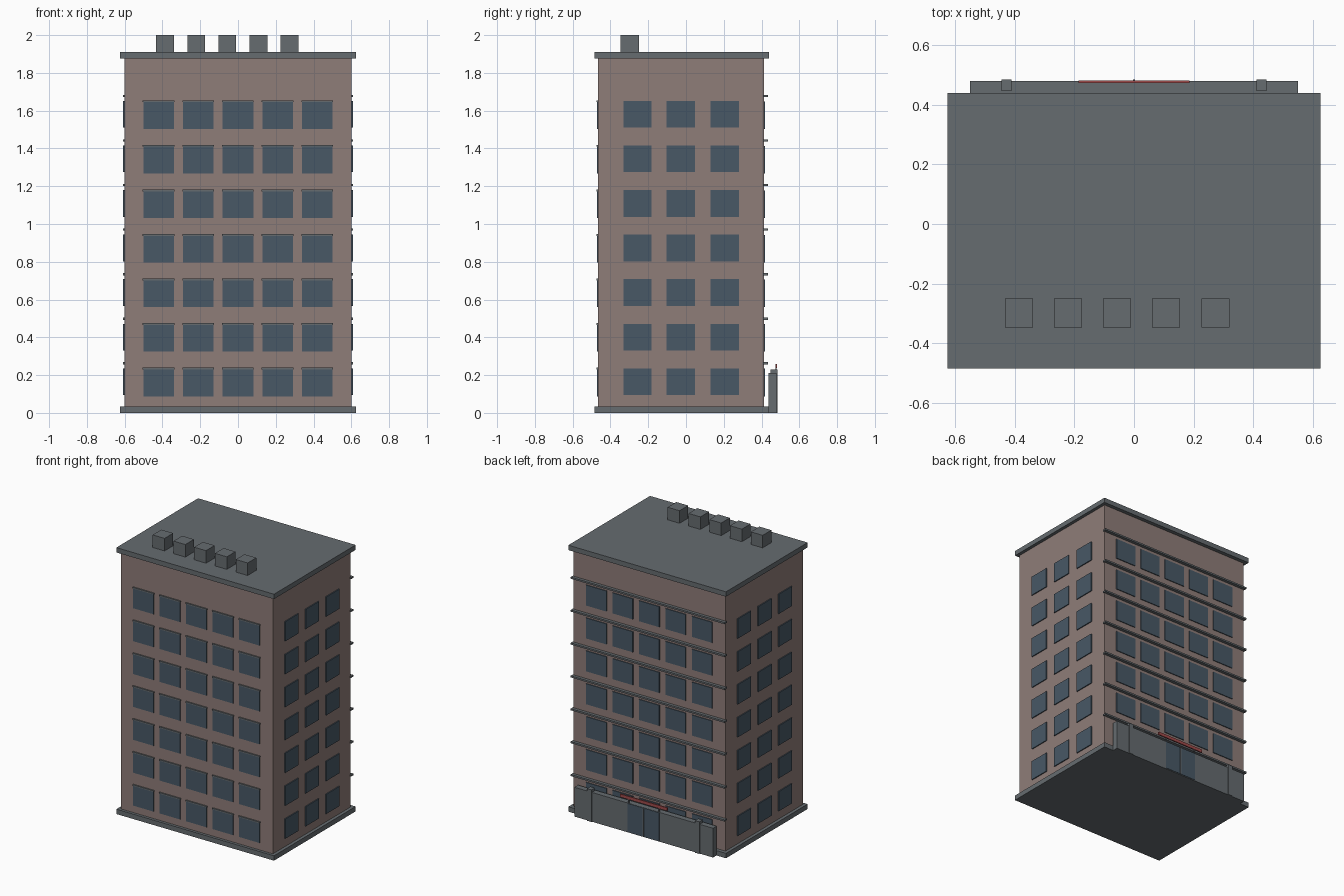
import bpy, bmesh

if "Cube" in bpy.data.objects:
    bpy.data.objects.remove(bpy.data.objects["Cube"])


def material(name, color):
    m = bpy.data.materials.new(name)
    m.diffuse_color = (*color, 1)
    m.use_nodes = True
    m.node_tree.nodes["Principled BSDF"].inputs["Base Color"].default_value = m.diffuse_color
    return m


BRICK = material("dusty_brown_wall", (0.275, 0.205, 0.19))
GREY = material("slate_grey", (0.133, 0.15, 0.162))
GLASS = material("blue_glass", (0.065, 0.098, 0.133))
RED = material("red_sign", (0.35, 0.07, 0.07))


def boxes(name, mat, spans):
    """One object from boxes given as (x0, x1, y0, y1, z0, z1)."""
    bm = bmesh.new()
    for x0, x1, y0, y1, z0, z1 in spans:
        verts = bmesh.ops.create_cube(bm, size=1)["verts"]
        for v in verts:
            v.co = (x1 if v.co.x > 0 else x0,
                    y1 if v.co.y > 0 else y0,
                    z1 if v.co.z > 0 else z0)
    mesh = bpy.data.meshes.new(name)
    bm.to_mesh(mesh)
    bm.free()
    mesh.materials.append(mat)
    obj = bpy.data.objects.new(name, mesh)
    bpy.context.collection.objects.link(obj)
    return obj


FLOORS = [i * 0.2358 for i in range(7)]
COLUMNS = [-0.42, -0.21, 0, 0.21, 0.42]
SIDE_COLUMNS = [-0.257, -0.027, 0.206]
FRONT, BACK, SIDE = -0.465, 0.413, 0.602

# Main block, plinth and flat roof
boxes("walls", BRICK, [(-SIDE, SIDE, FRONT, BACK, 0.01, 1.89)])
boxes("plinth", GREY, [(-0.625, 0.625, -0.485, 0.44, 0, 0.035)])
boxes("roof_slab", GREY, [(-0.625, 0.625, -0.485, 0.44, 1.875, 1.91)])

# Row of roof vents
boxes("roof_vents", GREY, [(x - 0.047, x + 0.047, -0.348, -0.25, 1.905, 2.0)
                           for x in (-0.386, -0.221, -0.057, 0.108, 0.273)])

# Windows on all four walls
boxes("front_windows", GLASS, [(x - 0.081, x + 0.081, FRONT - 0.006, FRONT + 0.005, z + 0.088, z + 0.235)
                               for z in FLOORS for x in COLUMNS])
boxes("back_windows", GLASS, [(x - 0.081, x + 0.081, BACK - 0.005, BACK + 0.006, z + 0.088, z + 0.235)
                              for z in FLOORS for x in COLUMNS])
boxes("side_windows", GLASS, [(s * SIDE - 0.007, s * SIDE + 0.007, y - 0.075, y + 0.075, z + 0.095, z + 0.236)
                              for z in FLOORS for y in SIDE_COLUMNS for s in (-1, 1)])

# Thin lintels over the front windows, ledges across the back
boxes("front_lintels", GREY, [(x - 0.085, x + 0.083, FRONT - 0.009, FRONT + 0.004, z + 0.23, z + 0.239)
                              for z in FLOORS for x in COLUMNS])
boxes("back_ledges", GREY, [(-0.61, 0.61, BACK - 0.005, 0.435, z + 0.257, z + 0.269)
                            for z in FLOORS])

# Entrance wall, piers, double door and sign
boxes("entrance_wall", GREY, [(-0.55, 0.55, 0.438, 0.479, 0, 0.21)])
boxes("entrance_piers", GREY, [(s * 0.428 - 0.017, s * 0.428 + 0.017, 0.447, 0.485, 0, 0.23)
                               for s in (-1, 1)])
boxes("entrance_doors", GLASS, [(-0.125, -0.004, 0.47, 0.482, 0.005, 0.208),
                                (0.004, 0.125, 0.47, 0.482, 0.005, 0.208)])
boxes("door_divider", GREY, [(-0.004, 0.004, 0.47, 0.485, 0.005, 0.208)])
boxes("entrance_sign", RED, [(-0.187, 0.187, 0.473, 0.482, 0.238, 0.26)])
boxes("sign_posts", GREY, [(x - 0.004, x + 0.004, 0.474, 0.478, 0.2, 0.242)
                           for x in (-0.12, 0.12)])
